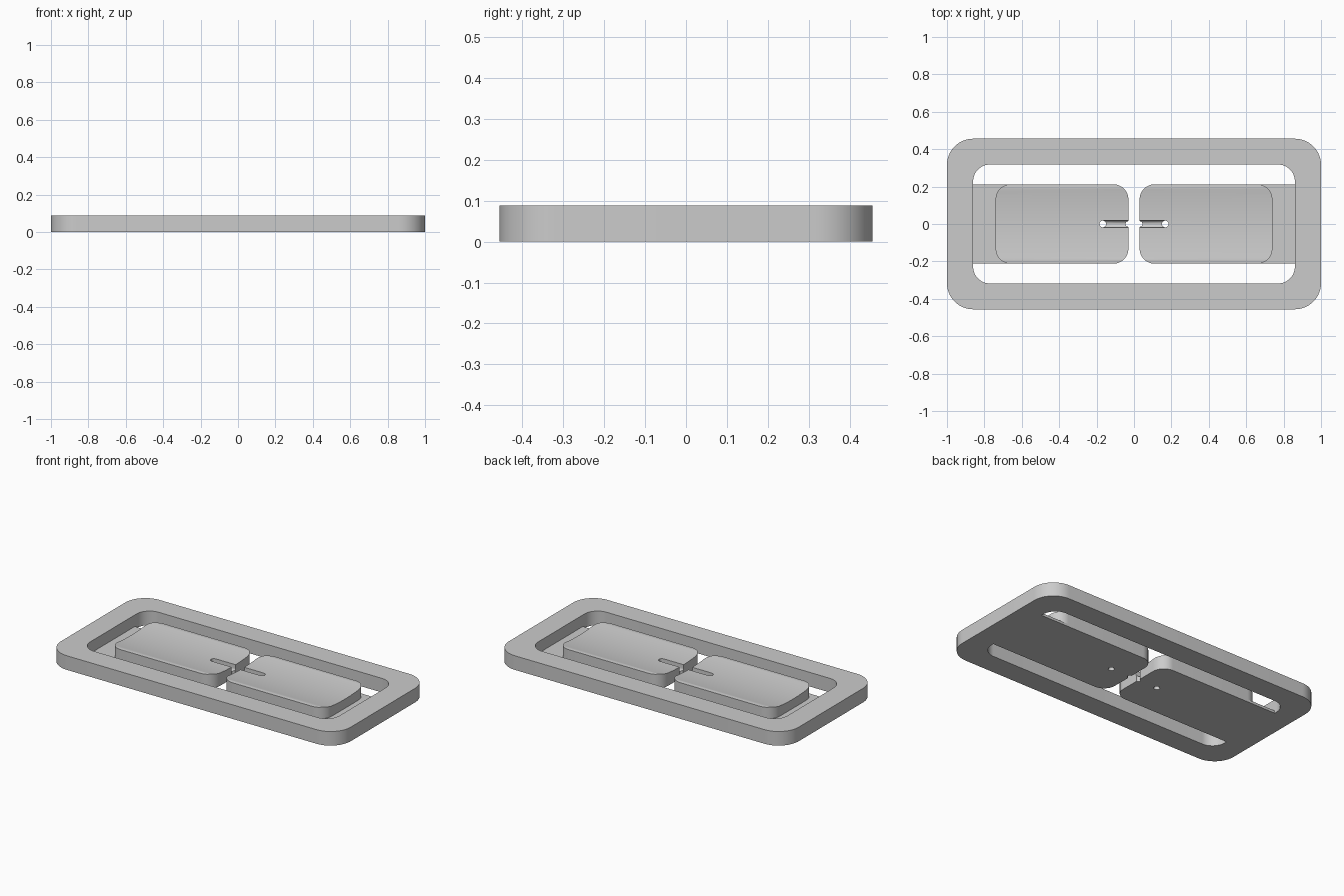
import bpy, bmesh
from math import sin, cos, pi
from mathutils import Vector

cube = bpy.data.objects.get("Cube")
if cube:
    bpy.data.objects.remove(cube, do_unlink=True)

grey = bpy.data.materials.new("plain grey")
grey.use_nodes = True
colour = (0.6, 0.6, 0.6, 1)
grey.diffuse_color = colour
grey.node_tree.nodes["Principled BSDF"].inputs["Base Color"].default_value = colour


def arc(cx, cy, r, start, end, steps=16):
    """Points along an arc, angles in quarter turns."""
    angles = [(start + (end - start) * i / steps) * pi / 2 for i in range(steps + 1)]
    return [(cx + r * cos(a), cy + r * sin(a)) for a in angles]


def rounded_rect(x0, x1, y, r):
    return (arc(x1 - r, y - r, r, 0, 1) + arc(x0 + r, y - r, r, 1, 2)
            + arc(x0 + r, r - y, r, 2, 3) + arc(x1 - r, r - y, r, 3, 4))


def prism(name, points, low, high, along_x=False):
    """Extrude an outline up z, or a y-z section along x."""
    def place(p, h):
        return Vector((h, p[0], p[1])) if along_x else Vector((p[0], p[1], h))
    bm = bmesh.new()
    face = bm.faces.new([bm.verts.new(place(p, low)) for p in points])
    side = bmesh.ops.extrude_face_region(bm, geom=[face])
    verts = [v for v in side["geom"] if isinstance(v, bmesh.types.BMVert)]
    bmesh.ops.translate(bm, verts=verts, vec=place((0, 0), high - low))
    bmesh.ops.recalc_face_normals(bm, faces=bm.faces)
    mesh = bpy.data.meshes.new(name)
    bm.to_mesh(mesh)
    bm.free()
    mesh.materials.append(grey)
    obj = bpy.data.objects.new(name, mesh)
    bpy.context.collection.objects.link(obj)
    return obj


def finish(obj, cutters=(), mirror=False):
    """Cut, mirror across x and smooth the part."""
    bpy.ops.object.select_all(action='DESELECT')
    bpy.context.view_layer.objects.active = obj
    obj.select_set(True)
    for cutter in cutters:
        mod = obj.modifiers.new("cut", 'BOOLEAN')
        mod.operation = 'DIFFERENCE'
        mod.solver = 'EXACT'
        mod.object = cutter
        bpy.ops.object.modifier_apply(modifier=mod.name)
        bpy.data.objects.remove(cutter, do_unlink=True)
    if mirror:
        mod = obj.modifiers.new("mirror", 'MIRROR')
        mod.use_mirror_merge = False
        bpy.ops.object.modifier_apply(modifier=mod.name)
    bpy.ops.object.shade_smooth_by_angle(angle=pi / 6)


HEIGHT = 0.088
PAD_IN, PAD_OUT, PAD_Y, PAD_R = 0.03, 0.74, 0.212, 0.08
OPEN_X = 0.86

# Outer frame with a rounded opening
frame = prism("outer_frame", rounded_rect(-1, 1, 0.456, 0.14), 0, HEIGHT)
opening = prism("opening_cutter", rounded_rect(-OPEN_X, OPEN_X, 0.318, 0.09), -0.1, 0.2)
finish(frame, [opening])

# Thin webs joining the pads to the frame, fitted around the pad ends
web_outline = ([(OPEN_X, -PAD_Y), (OPEN_X, PAD_Y)]
               + arc(PAD_OUT - PAD_R, PAD_Y - PAD_R, PAD_R, 1, 0)
               + arc(PAD_OUT - PAD_R, PAD_R - PAD_Y, PAD_R, 4, 3))
web = prism("connecting_webs", web_outline, 0, 0.016)
finish(web, mirror=True)

# Pads with a shallow dished top
pad = prism("dished_pads", rounded_rect(PAD_IN, PAD_OUT, PAD_Y, PAD_R), 0, HEIGHT)
rim, depth, steps = 0.19, 0.015, 24
dish = [(rim * t, HEIGHT - depth * (1 - t * t))
        for t in (2 * i / steps - 1 for i in range(steps + 1))]
dish = [(-0.3, HEIGHT - 0.006), (-rim - 0.01, HEIGHT - 0.001)] + dish
dish += [(rim + 0.01, HEIGHT - 0.001), (0.3, HEIGHT - 0.006), (0.3, 0.2), (-0.3, 0.2)]
dish_cutter = prism("dish_cutter", dish, -0.1, 1, along_x=True)

# Round-bottomed groove, drilled end and notch on the inner edge
slot = 0.019
groove = arc(0, 0.05, slot, 2, 4) + [(slot, 0.2), (-slot, 0.2)]
groove_cutter = prism("groove_cutter", groove, -0.1, 0.165, along_x=True)
hole_cutter = prism("hole_cutter", arc(0.167, 0, 0.018, 0, 3.875, 31), -0.1, 0.2)
notch_cutter = prism("notch_cutter", arc(PAD_IN, 0, 0.015, 0, 3.875, 31), -0.1, 0.2)
finish(pad, [dish_cutter, groove_cutter, hole_cutter, notch_cutter], mirror=True)
